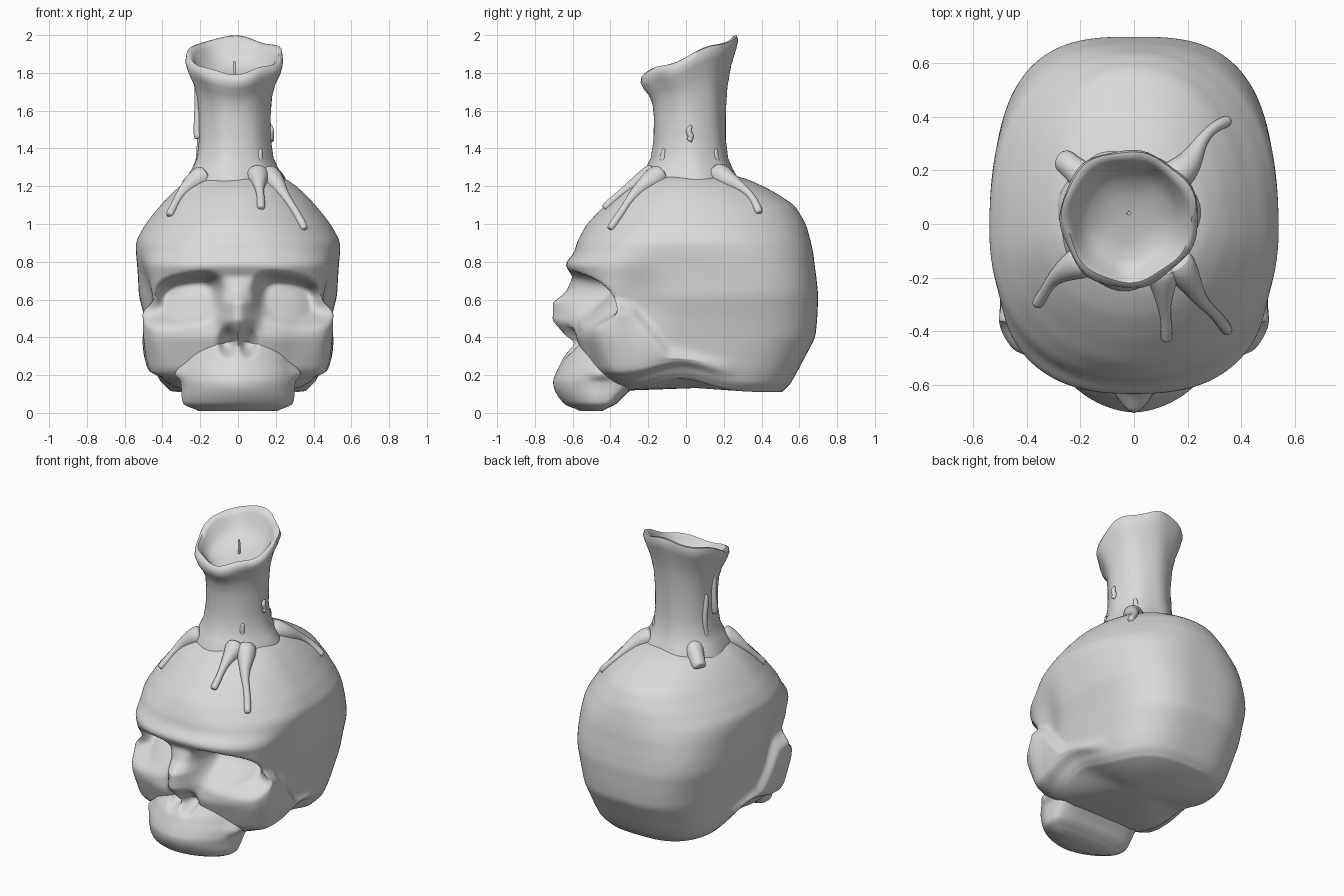
import bpy, bmesh, math
from mathutils import Vector
from mathutils.bvhtree import BVHTree

if "Cube" in bpy.data.objects:
    bpy.data.objects.remove(bpy.data.objects["Cube"])

bone = bpy.data.materials.new("plain_grey")
bone.use_nodes = True
GREY = (0.7, 0.7, 0.7, 1)
bone.diffuse_color = GREY
bone.node_tree.nodes["Principled BSDF"].inputs["Base Color"].default_value = GREY


def smooth(t):
    t = max(0, min(1, t))
    return t * t * (3 - 2 * t)


def interp(keys, z):
    """Linear lookup in rows of (z, value, value...)."""
    if z <= keys[0][0]:
        return keys[0][1:]
    for lo, hi in zip(keys, keys[1:]):
        if z <= hi[0]:
            t = (z - lo[0]) / (hi[0] - lo[0])
            return [p + (q - p) * t for p, q in zip(lo[1:], hi[1:])]
    return keys[-1][1:]


def soft_interp(keys, z, blur):
    """Lookup with rounded corners."""
    samples = [interp(keys, z + blur * k / 2) for k in range(-2, 3)]
    return [sum(column) / len(samples) for column in zip(*samples)]


def finish(bm, name):
    bmesh.ops.recalc_face_normals(bm, faces=bm.faces)
    mesh = bpy.data.meshes.new(name)
    bm.to_mesh(mesh)
    bm.free()
    mesh.materials.append(bone)
    obj = bpy.data.objects.new(name, mesh)
    bpy.context.collection.objects.link(obj)
    bpy.ops.object.select_all(action='DESELECT')
    obj.select_set(True)
    bpy.context.view_layer.objects.active = obj
    bpy.ops.object.shade_smooth_by_angle(angle=math.radians(65))
    return obj


def skin(bm, rings):
    """Bridge equal rings of points and cap both ends."""
    rows = [[bm.verts.new(p) for p in ring] for ring in rings]
    n = len(rows[0])
    for low, high in zip(rows, rows[1:]):
        for i in range(n):
            j = (i + 1) % n
            bm.faces.new((low[i], low[j], high[j], high[i]))
    for row in (rows[0], rows[-1]):
        middle = bm.verts.new(sum((v.co for v in row), Vector()) / n)
        for i in range(n):
            bm.faces.new((row[i], row[(i + 1) % n], middle))


# Nose: (z, projection). Cheek: (y, top edge z, outward bulge)
NOSE = [(0.36, 0), (0.4, 0.045), (0.49, 0.135), (0.585, 0.135), (0.645, 0.055), (0.72, 0)]
CHEEK = [(-0.56, 0.46, 0.02), (-0.47, 0.54, 0.085), (-0.38, 0.62, 0.08), (-0.28, 0.6, 0.055),
         (-0.18, 0.48, 0.045), (-0.09, 0.37, 0.04), (0.12, 0.32, 0.025), (0.28, 0.3, 0)]


def sculpt(p):
    """Push cheeks, eye sockets, nose, temples and base into the plain form."""
    x, y, z = p
    a = abs(x)
    # cheek bones with a crisp lower edge, running back as arches
    top, bulge = interp(CHEEK, y)
    bulge *= smooth((z - 0.16) / 0.05) * smooth((top - z) / 0.1) * smooth((a - 0.25) / 0.12)
    p.x += math.copysign(bulge, x)
    if y < -0.1:
        # eye sockets, overhung by the brow and rising to the lower rim
        u = abs(a - 0.265) / 0.185
        v = (z - 0.595 + 0.15 * (a - 0.26)) / 0.14
        r = (u ** 3 + abs(v) ** 3) ** (1 / 3)
        depth = 0.03 + 0.18 * smooth((v + 1) / 1.7)
        p.y += depth * smooth((1.1 - r) / 0.5)
        # nasal bone and the opening below it
        p.y -= interp(NOSE, z)[0] * smooth(1 - a / 0.14)
        hole = math.hypot((a - 0.055) / 0.055, (z - 0.38) / 0.09)
        p.y += 0.07 * smooth((1.1 - hole) / 0.8)
    # hollow temples
    p.x *= 1 - 0.1 * math.exp(-((y + 0.25) / 0.13) ** 2 - ((z - 0.6) / 0.17) ** 2)
    # arched base
    p.z += 0.07 * math.exp(-((y + 0.03) / 0.2) ** 2) * smooth((0.32 - z) / 0.14)
    return p


def loft(name, keys, centre, power, rows, sides, blur):
    """Stack rounded-square rings following (z, half width, front y, back y)."""
    bm = bmesh.new()
    rings = []
    for k in range(rows + 1):
        z = keys[0][0] + (keys[-1][0] - keys[0][0]) * k / rows
        half, front, back = soft_interp(keys, z, blur)
        ring = []
        for i in range(sides):
            t = math.tau * i / sides
            c, s = math.cos(t), math.sin(t)
            n = power(z, s < 0)
            r = (abs(c) ** n + abs(s) ** n) ** (-1 / n)
            reach = back - centre if s > 0 else centre - front
            ring.append(sculpt(Vector((half * r * c, centre + reach * r * s, z))))
        rings.append(ring)
    skin(bm, rings)
    return finish(bm, name)


def tube(name, path, radii):
    """Tapered soft tube."""
    path = [Vector(p) for p in path]
    rings = []
    for i, p in enumerate(path):
        t = (path[min(i + 1, len(path) - 1)] - path[max(i - 1, 0)]).normalized()
        side = t.cross(Vector((0, 0, 1)) if abs(t.z) < 0.9 else Vector((1, 0, 0))).normalized()
        up = side.cross(t)
        rings.append([p + radii[i] * (side * math.cos(w) + up * math.sin(w))
                      for w in (math.tau * k / 8 for k in range(8))])
    bm = bmesh.new()
    skin(bm, rings)
    soften = finish(bm, name).modifiers.new("soften", 'SUBSURF')
    soften.levels = soften.render_levels = 2


# Cranium with the upper face
HEAD = [(0.11, 0.37, -0.30, 0.50), (0.14, 0.42, -0.42, 0.545), (0.22, 0.445, -0.52, 0.59),
        (0.4, 0.475, -0.585, 0.685), (0.5, 0.495, -0.57, 0.695), (0.62, 0.525, -0.57, 0.70),
        (0.72, 0.53, -0.60, 0.69), (0.79, 0.535, -0.645, 0.68), (0.84, 0.54, -0.595, 0.675),
        (0.91, 0.54, -0.575, 0.66), (1.0, 0.49, -0.525, 0.635), (1.1, 0.41, -0.43, 0.575),
        (1.18, 0.335, -0.34, 0.45), (1.25, 0.24, -0.22, 0.30), (1.28, 0.1, -0.06, 0.15)]


def head_power(z, front):
    low, high = (2.8, 1.9) if front else (3, 2.15)
    return low + (high - low) * smooth((z - 0.65) / 0.4)


skull = loft("cranium", HEAD, -0.03, head_power, 84, 176, 0.022)

# Upper jaw block, its palate sloping back to the skull base
JAW = [(0.01, 0.20, -0.55, -0.45), (0.04, 0.29, -0.64, -0.37), (0.09, 0.30, -0.68, -0.32),
       (0.13, 0.30, -0.70, -0.26), (0.17, 0.305, -0.705, -0.15), (0.22, 0.30, -0.685, -0.1),
       (0.3, 0.26, -0.645, -0.15), (0.37, 0.21, -0.585, -0.2), (0.44, 0.16, -0.54, -0.25)]
loft("upper_jaw", JAW, -0.46, lambda z, front: 1.75 if front else 4, 36, 120, 0.012)

# Candle: outside wall, flared rim, then down into the bowl
WALL = [(0.28, 1.17), (0.26, 1.24), (0.23, 1.29), (0.203, 1.35), (0.19, 1.45), (0.19, 1.58),
        (0.198, 1.68), (0.218, 1.76), (0.245, 1.82), (0.258, 1.86), (0.252, 1.89), (0.235, 1.895),
        (0.215, 1.87), (0.19, 1.82), (0.15, 1.785), (0.09, 1.77), (0.03, 1.765)]
bm = bmesh.new()
rings = []
for k, (radius, z) in enumerate(WALL):
    ring = []
    ripple = 0.02 * smooth(radius / 0.2 - 0.4)
    for i in range(64):
        t = math.tau * i / 64
        wobble = 1 + ripple * (math.sin(3 * t + 1) + math.sin(7 * t + 0.5 * k))
        x, y = radius * wobble * math.cos(t), radius * wobble * math.sin(t)
        lift = smooth((z - 1.5) / 0.35) * (0.4 * y + 0.5 * ripple * math.sin(5 * t))
        ring.append((x - 0.02, y + 0.02, z + lift))
    rings.append(ring)
skin(bm, rings)
finish(bm, "candle")

# Wick
bm = bmesh.new()
bmesh.ops.create_cone(bm, cap_ends=True, segments=8, radius1=0.008, radius2=0.007, depth=0.1)
bmesh.ops.translate(bm, verts=bm.verts, vec=(-0.02, 0.04, 1.81))
finish(bm, "wick")

# Wax drips lying on the skull
bm = bmesh.new()
bm.from_mesh(skull.data)
surface = BVHTree.FromBMesh(bm)
bm.free()
DRIPS = {
    "front_right": [(-0.17, -0.13), (-0.24, -0.16), (-0.3, -0.2), (-0.33, -0.25), (-0.36, -0.3)],
    "front_middle": [(0.1, -0.16), (0.11, -0.22), (0.11, -0.3), (0.12, -0.36), (0.12, -0.43)],
    "front_left": [(0.15, -0.13), (0.2, -0.2), (0.24, -0.28), (0.3, -0.33), (0.35, -0.4)],
    "back_left": [(0.13, 0.16), (0.21, 0.22), (0.24, 0.3), (0.29, 0.36), (0.35, 0.385)],
    "back_right": [(-0.14, 0.13), (-0.19, 0.18), (-0.23, 0.21), (-0.25, 0.23), (-0.27, 0.24)],
}
for label, plan in DRIPS.items():
    path = []
    for x, y in plan:
        hit = surface.ray_cast(Vector((x, y, 3)), Vector((0, 0, -1)))
        path.append(hit[0] + hit[1] * 0.006)
    stub = label == "back_right"
    tube(label + "_drip", path,
         (0.08, 0.06, 0.05, 0.05, 0.045) if stub else (0.08, 0.055, 0.026, 0.02, 0.028))

# Wax runs down the candle wall
for k, (turn, top, bottom) in enumerate([(3.2, 1.8, 1.45), (2.8, 1.6, 1.25), (0.0, 1.52, 1.44),
                                         (5.5, 1.4, 1.2), (0.8, 1.4, 1.2)]):
    path = []
    for j in range(5):
        w = turn + 0.05 * math.sin(2 * j + k)
        path.append((0.195 * math.cos(w) - 0.02, 0.195 * math.sin(w) + 0.02,
                     top + (bottom - top) * j / 4))
    tube("wax_run_%d" % (k + 1), path, (0.012, 0.02, 0.016, 0.022, 0.025))
